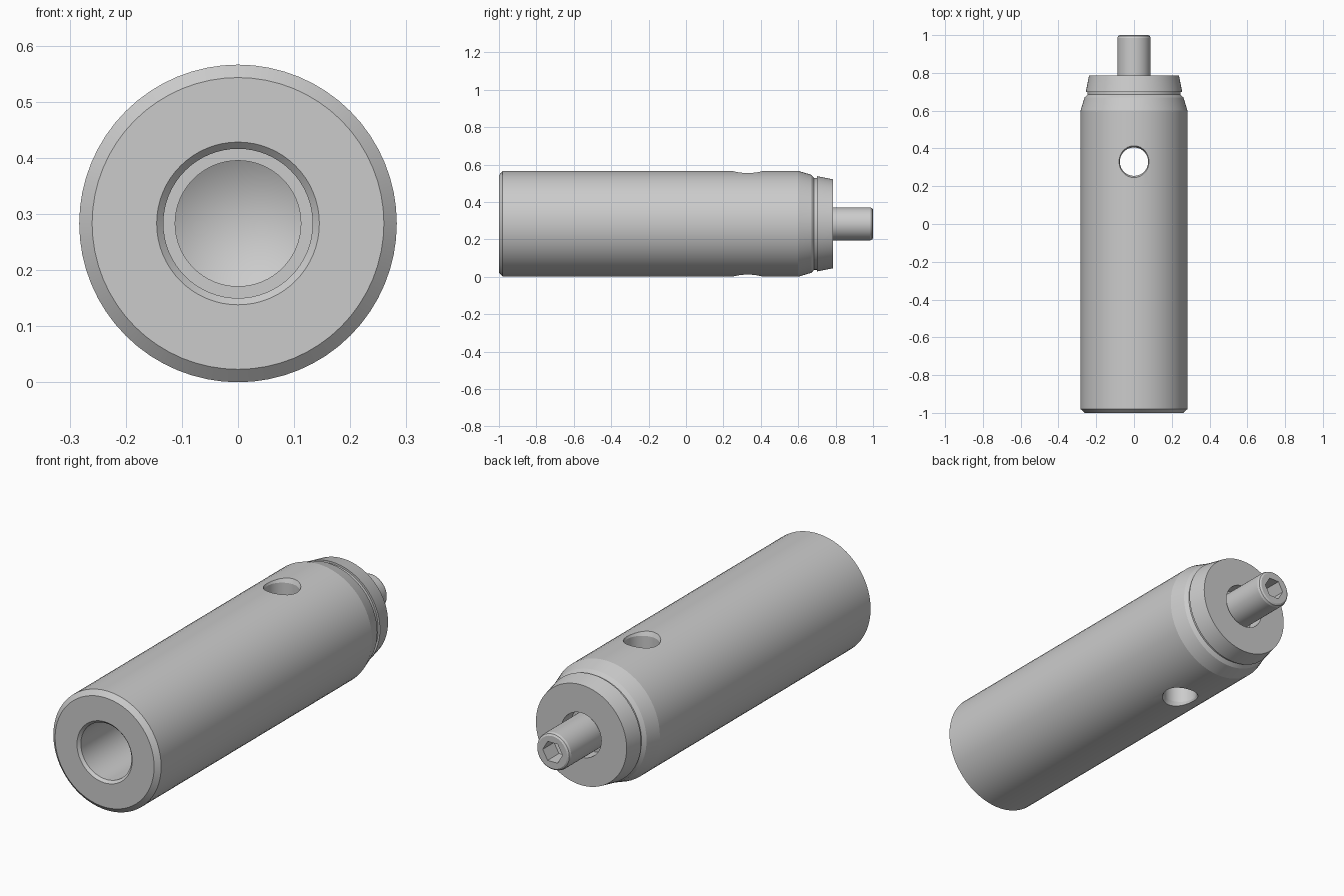
import bpy
import bmesh
import math
from mathutils import Matrix

cube = bpy.data.objects.get("Cube")
if cube:
    bpy.data.objects.remove(cube, do_unlink=True)

R = 0.283          # body radius, also the height of the main axis
SIDES = 64

steel = bpy.data.materials.new("grey steel")
steel.use_nodes = True
steel.diffuse_color = (0.6, 0.6, 0.6, 1)
steel.node_tree.nodes["Principled BSDF"].inputs["Base Color"].default_value = (0.6, 0.6, 0.6, 1)


def lathe(name, profile, sides=SIDES, ring=False):
    """Turn (radius, y) points around the main axis into a closed solid."""
    bm = bmesh.new()
    loops = []
    for r, y in profile:
        if r == 0:
            loops.append([bm.verts.new((0, y, 0))] * sides)
        else:
            loops.append([bm.verts.new((r * math.cos(a), y, r * math.sin(a)))
                          for a in (math.tau * i / sides for i in range(sides))])
    pairs = list(zip(loops, loops[1:]))
    if ring:
        pairs.append((loops[-1], loops[0]))
    for a, b in pairs:
        for i in range(sides):
            j = (i + 1) % sides
            corners = list(dict.fromkeys((a[i], a[j], b[j], b[i])))
            bm.faces.new(corners)
    bmesh.ops.recalc_face_normals(bm, faces=bm.faces)
    mesh = bpy.data.meshes.new(name)
    bm.to_mesh(mesh)
    bm.free()
    mesh.materials.append(steel)
    obj = bpy.data.objects.new(name, mesh)
    obj.location.z = R
    bpy.context.collection.objects.link(obj)
    return obj


def activate(obj):
    bpy.ops.object.select_all(action='DESELECT')
    obj.select_set(True)
    bpy.context.view_layer.objects.active = obj


def cut(obj, cutter):
    cutter.hide_render = True
    bpy.context.view_layer.update()
    mod = obj.modifiers.new("cut", 'BOOLEAN')
    mod.operation = 'DIFFERENCE'
    mod.solver = 'EXACT'
    mod.object = cutter
    activate(obj)
    bpy.ops.object.modifier_apply(modifier=mod.name)
    bpy.data.objects.remove(cutter, do_unlink=True)


# Main body: stepped blind bore with drill tip, chamfers, tapered back and neck
body = lathe("body", [
    (0, -0.21), (0.112, -0.275), (0.112, -0.4), (0.133, -0.4),
    (0.133, -0.988), (0.145, -1), (0.26, -1), (R, -0.98),
    (R, 0.2), (R, 0.46), (R, 0.6), (0.262, 0.67),
    (0.246, 0.685), (0.246, 0.71), (0, 0.71)])

# Cross hole through the body, lightly chamfered at both mouths
cross = lathe("cross_hole_cutter", [
    (0, -0.33), (0.105, -0.33), (0.075, -0.262),
    (0.075, 0.262), (0.105, 0.33), (0, 0.33)], sides=48)
cross.data.transform(Matrix.Rotation(math.pi / 2, 4, 'X'))
cross.location.y = 0.33
cut(body, cross)

# Tapered end cap with clearance hole
cap = lathe("end_cap", [(0.255, 0.7), (0.238, 0.785),
                        (0.105, 0.785), (0.105, 0.7)], ring=True)

# Adjusting rod with rounded tip and hexagon socket
rod = lathe("adjusting_rod", [(0, 0.7), (0.088, 0.7), (0.088, 0.985),
                              (0.084, 0.995), (0.076, 1), (0, 1)], sides=48)
socket = lathe("socket_cutter", [(0, 0.9), (0.052, 0.915),
                                 (0.052, 1.05), (0, 1.05)], sides=6)
cut(rod, socket)

for part in (body, cap, rod):
    activate(part)
    bpy.ops.object.shade_smooth_by_angle(angle=math.radians(14))
